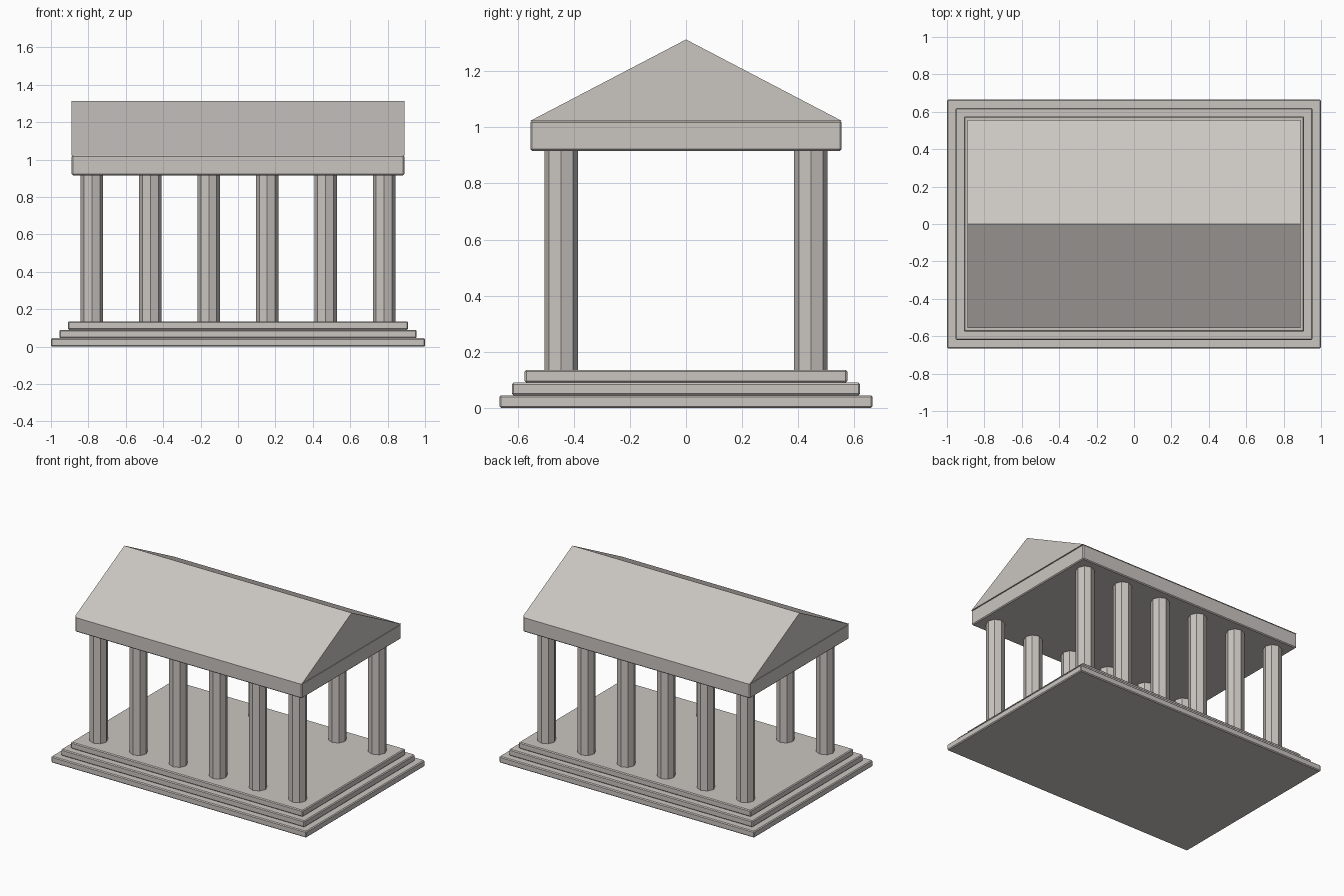
import bpy
import bmesh
from mathutils import Matrix

cube = bpy.data.objects.get("Cube")
if cube:
    bpy.data.objects.remove(cube, do_unlink=True)

# Pale stone, used for every part
stone = bpy.data.materials.new("pale_stone")
stone.use_nodes = True
colour = (0.59, 0.56, 0.53, 1.0)
stone.diffuse_color = colour
stone.node_tree.nodes["Principled BSDF"].inputs["Base Color"].default_value = colour


def add_object(name, bm):
    bmesh.ops.recalc_face_normals(bm, faces=bm.faces)
    mesh = bpy.data.meshes.new(name)
    bm.to_mesh(mesh)
    bm.free()
    mesh.materials.append(stone)
    obj = bpy.data.objects.new(name, mesh)
    bpy.context.collection.objects.link(obj)
    return obj


def slab(name, half_x, half_y, bottom, top):
    """Rectangular block with a narrow chamfer on every edge."""
    bm = bmesh.new()
    place = Matrix.Translation((0, 0, (bottom + top) / 2))
    size = Matrix.Diagonal((2 * half_x, 2 * half_y, top - bottom, 1))
    bmesh.ops.create_cube(bm, size=1, matrix=place @ size)
    obj = add_object(name, bm)
    bevel = obj.modifiers.new("chamfer", 'BEVEL')
    bevel.width = 0.006
    bevel.segments = 1


def column(name, x, y, bottom, top):
    """Plain octagonal shaft with corners on the axes."""
    bm = bmesh.new()
    bmesh.ops.create_cone(bm, cap_ends=True, segments=8, radius1=0.06,
                          radius2=0.06, depth=top - bottom)
    obj = add_object(name, bm)
    obj.location = (x, y, (bottom + top) / 2)


# Stepped base
STEP = 0.045
for i, name in enumerate(("lower_step", "middle_step", "upper_step")):
    slab(name, 1 - i * STEP, 0.665 - i * STEP, i * STEP, (i + 1) * STEP)

# Two rows of six columns
FLOOR, BEAM = 3 * STEP, 0.916
for row, y in (("front", -0.445), ("back", 0.445)):
    for i in range(6):
        column(f"{row}_column_{i + 1}", (i - 2.5) * 0.3125, y, FLOOR, BEAM)

# Solid slab carried by the columns
EAVES = 1.023
slab("entablature", 0.889, 0.555, BEAM, EAVES)

# Gabled roof: triangle swept along x
bm = bmesh.new()
gable = [bm.verts.new((-0.891, y, z))
         for y, z in ((-0.555, EAVES), (0.555, EAVES), (0, 1.313))]
end = bm.faces.new(gable)
swept = bmesh.ops.extrude_face_region(bm, geom=[end], use_keep_orig=True)
moved = [v for v in swept["geom"] if isinstance(v, bmesh.types.BMVert)]
bmesh.ops.translate(bm, verts=moved, vec=(1.782, 0, 0))
add_object("gabled_roof", bm)
